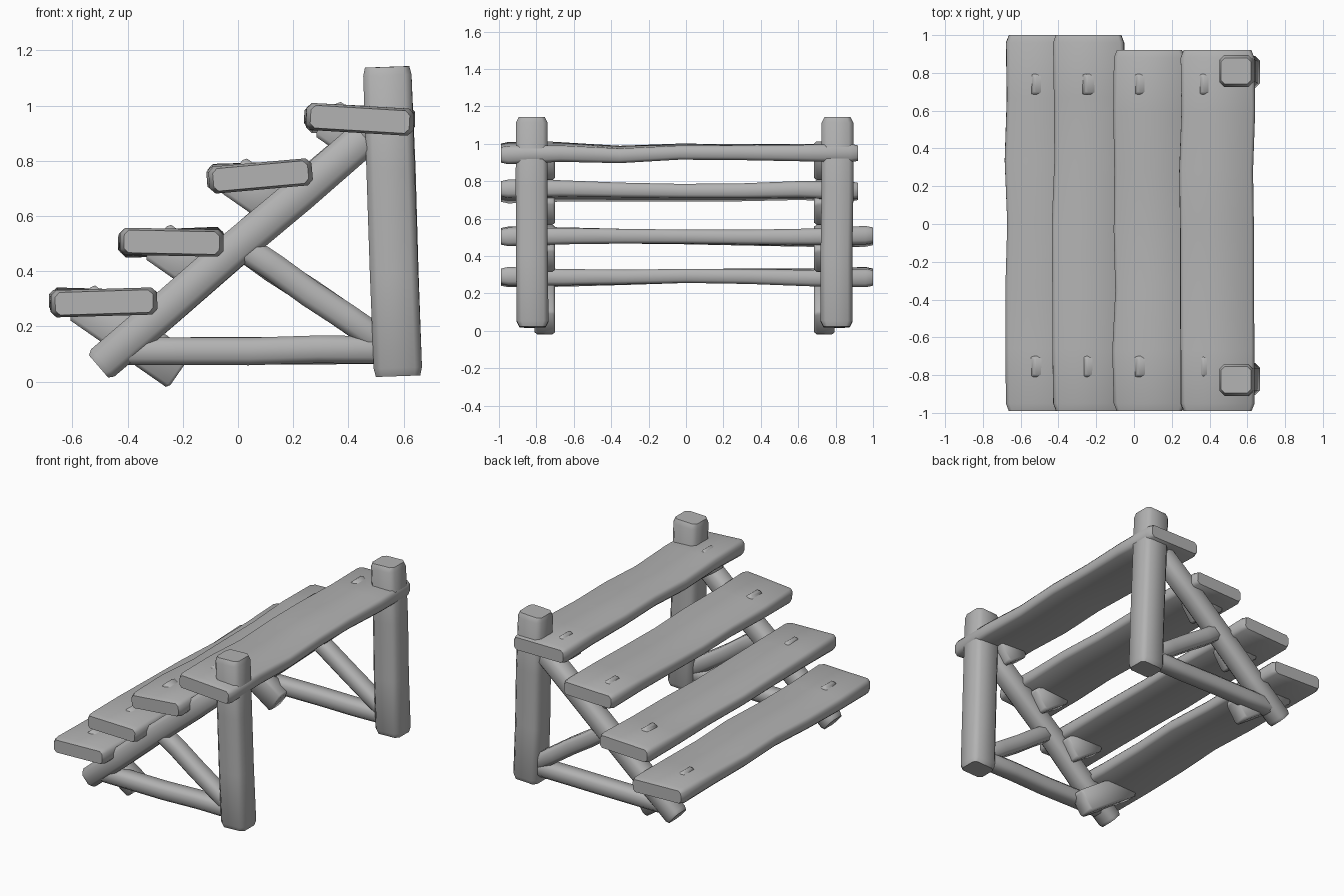
import bpy, bmesh, math, random
from mathutils import Vector

random.seed(4)
if "Cube" in bpy.data.objects:
    bpy.data.objects.remove(bpy.data.objects["Cube"], do_unlink=True)

wood = bpy.data.materials.new("grey wood")
wood.use_nodes = True
GREY = (0.45, 0.45, 0.45, 1)
wood.diffuse_color = GREY
wood.node_tree.nodes["Principled BSDF"].inputs["Base Color"].default_value = GREY


def timber(name, start, end, side, width, thick, steps=4, chamfer=0.25,
           wobble=0.004, waist=0.0, twist=0.0, flat=0.02):
    """Hewn beam: chamfered section lofted from start to end, ends eased over."""
    start, end = Vector(start), Vector(end)
    axis = (end - start).normalized()
    side = Vector(side)
    side = (side - axis * side.dot(axis)).normalized()
    up = axis.cross(side)
    ease = flat / (end - start).length
    spots = [0, ease] + [i / steps for i in range(1, steps)] + [1 - ease, 1]
    bm = bmesh.new()
    rings = []
    for k, t in enumerate(spots):
        tip = k in (0, len(spots) - 1)
        inner = not tip and ease < t < 1 - ease
        w = width / 2 * (0.92 if tip else 1)
        h = thick / 2 * (0.82 if tip else 1 - waist * math.sin(math.pi * t))
        c = chamfer * min(w, h)
        jx, jy = ([random.uniform(-wobble, wobble) for _ in range(2)] if inner else (0, 0))
        a = twist * (t - 0.5)
        ring = []
        for x, y in ((w, h - c), (w - c, h), (c - w, h), (-w, h - c),
                     (-w, c - h), (c - w, -h), (w - c, -h), (w, c - h)):
            x, y = x + jx, y + jy
            u, v = x * math.cos(a) - y * math.sin(a), x * math.sin(a) + y * math.cos(a)
            ring.append(bm.verts.new(start.lerp(end, t) + side * u + up * v))
        rings.append(ring)
    for r, s in zip(rings, rings[1:]):
        for i in range(8):
            j = (i + 1) % 8
            bm.faces.new((r[i], r[j], s[j], s[i]))
    bm.faces.new(rings[0])
    bm.faces.new(rings[-1])
    bmesh.ops.recalc_face_normals(bm, faces=bm.faces)
    mesh = bpy.data.meshes.new(name)
    bm.to_mesh(mesh)
    bm.free()
    mesh.materials.append(wood)
    obj = bpy.data.objects.new(name, mesh)
    bpy.context.collection.objects.link(obj)
    bpy.ops.object.select_all(action='DESELECT')
    obj.select_set(True)
    bpy.context.view_layer.objects.active = obj
    bpy.ops.object.shade_smooth_by_angle(angle=math.radians(55))
    return obj


# Side frames: post, sloping stringer, ground rail, diagonal brace, tread cleats
for label, y, s in (("front", -0.825, -1), ("back", 0.81, 1)):
    timber(label + "_post", (0.58, y - s * 0.005, 0.02), (0.54, y, 1.14), (1, 0, 0),
           0.175, 0.17, steps=3, wobble=0.003, chamfer=0.3, flat=0.03)
    timber(label + "_stringer", (-0.505, y, 0.055), (0.46, y, 0.885), (0, 1, 0),
           0.13, 0.13, chamfer=0.4)
    timber(label + "_rail", (-0.46, y, 0.11), (0.54, y, 0.115), (0, 1, 0),
           0.11, 0.1, chamfer=0.45)
    timber(label + "_brace", (0.0, y, 0.5), (0.52, y, 0.145), (0, 1, 0),
           0.11, 0.1, chamfer=0.45)
    for n, (x, z, reach) in enumerate(((-0.57, 0.29, 0.44), (-0.295, 0.51, 0.24),
                                       (-0.02, 0.75, 0.22), (0.32, 0.955, 0.16))):
        timber(f"{label}_cleat_{n + 1}", (x, y - s * 0.07, z),
               (x + reach * 0.82, y - s * 0.07, z - reach * 0.57), (0, 1, 0),
               0.11, 0.155, steps=2, wobble=0, flat=0.01)

# Treads: centre x, centre z, width, back end, tilt of the section
for n, (x, z, width, back, tilt) in enumerate((
        (-0.485, 0.287, 0.385, 1.0, 0.0), (-0.24, 0.505, 0.375, 1.0, 0.01),
        (0.082, 0.745, 0.375, 0.92, 0.06), (0.442, 0.95, 0.39, 0.92, -0.03))):
    timber(f"tread_{n + 1}", (x, -0.99, z), (x, back, z),
           (math.cos(tilt), 0, math.sin(tilt)), width, 0.1, steps=6, chamfer=0.4,
           wobble=0.008, waist=0.25, twist=0.06 * (-1) ** n, flat=0.04)
